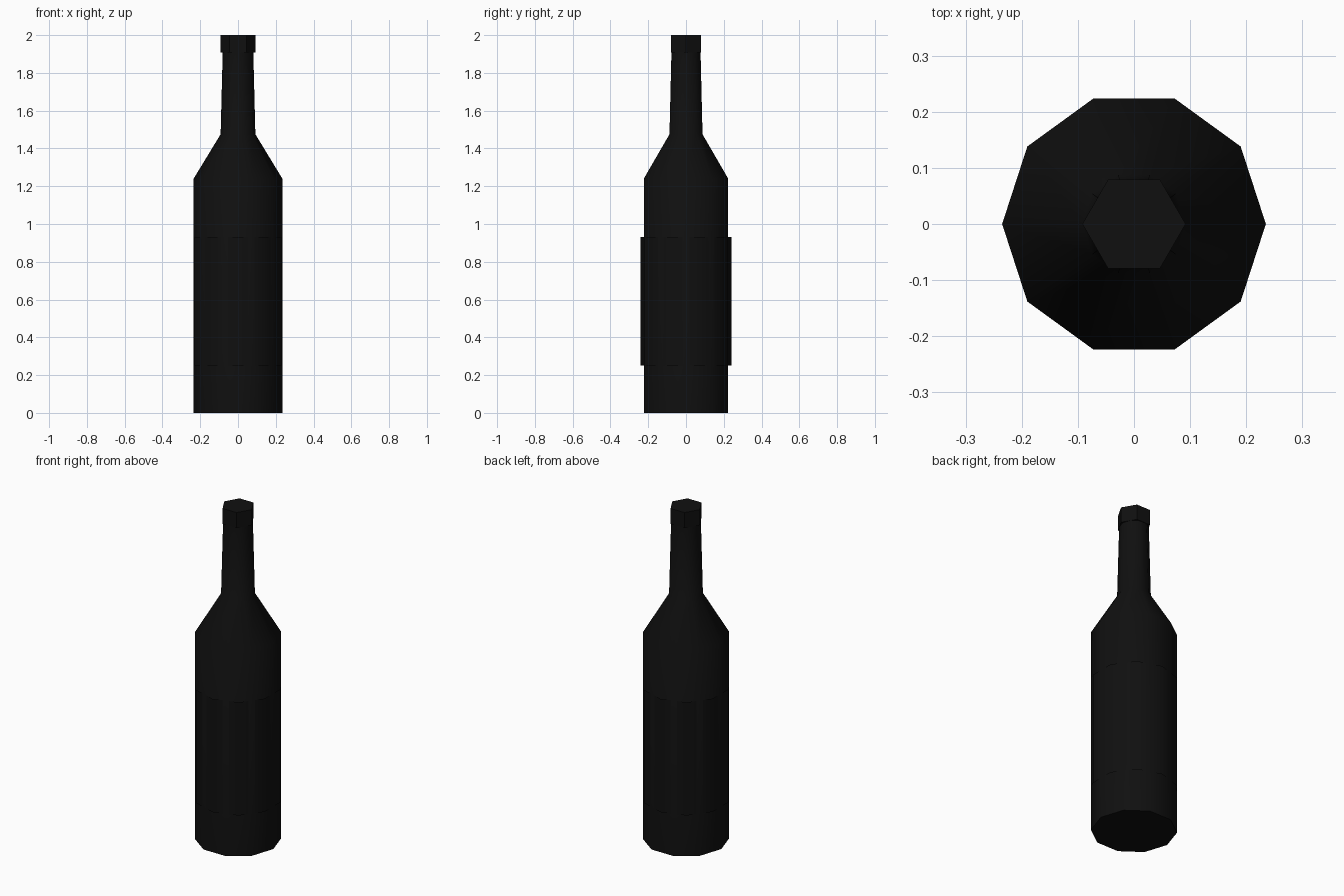
import bpy, bmesh, math

if "Cube" in bpy.data.objects:
    bpy.data.objects.remove(bpy.data.objects["Cube"])

# Near-black colours
def material(name, value):
    m = bpy.data.materials.new(name)
    m.diffuse_color = (value, value, value, 1)
    m.use_nodes = True
    m.node_tree.nodes["Principled BSDF"].inputs["Base Color"].default_value = m.diffuse_color
    return m

glass = material("black_glass", 0.005)
paper = material("black_label", 0.005)
foil = material("black_cap", 0.005)


def lathe(name, profile, sides, mat, start=0.0, caps=True):
    """Stack polygon rings given as (radius, z) and join them."""
    bm = bmesh.new()
    rings = []
    for r, z in profile:
        angles = [start + 2 * math.pi * i / sides for i in range(sides)]
        rings.append([bm.verts.new((r * math.cos(a), r * math.sin(a), z)) for a in angles])
    for low, high in zip(rings, rings[1:]):
        for i in range(sides):
            j = (i + 1) % sides
            bm.faces.new((low[i], low[j], high[j], high[i]))
    if caps:
        bm.faces.new(rings[0][::-1])
        bm.faces.new(rings[-1])
    mesh = bpy.data.meshes.new(name)
    bm.to_mesh(mesh)
    bm.free()
    mesh.materials.append(mat)
    obj = bpy.data.objects.new(name, mesh)
    bpy.context.collection.objects.link(obj)
    bpy.ops.object.select_all(action='DESELECT')
    obj.select_set(True)
    bpy.context.view_layer.objects.active = obj
    bpy.ops.object.shade_smooth_by_angle(angle=math.radians(40))
    return obj


# Ten-sided bottle: body, shoulder and tapering neck
lathe("bottle", [(0.235, 0), (0.235, 1.24), (0.092, 1.475), (0.081, 1.91)], 10, glass)

# Open label band, turned half a side against the body
lathe("label", [(0.241, 0.25), (0.241, 0.93)], 10, paper, math.radians(18), caps=False)

# Six-sided cap
lathe("cap", [(0.092, 1.907), (0.092, 2.0)], 6, foil)
